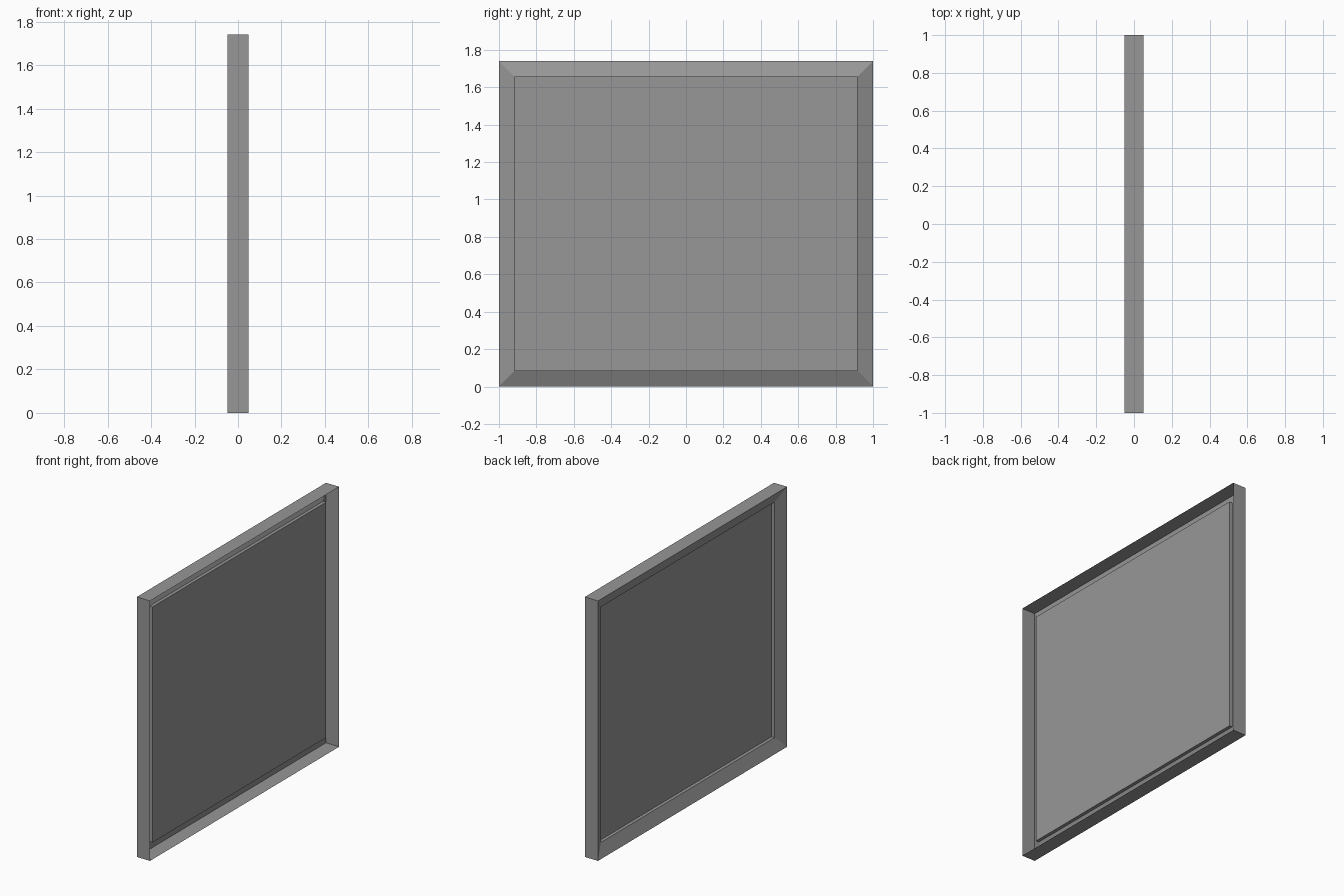
import bpy, bmesh

if "Cube" in bpy.data.objects:
    bpy.data.objects.remove(bpy.data.objects["Cube"])

W, H, T = 1.0, 1.74, 0.049      # half width, height, half thickness
INSET = 0.082                   # width of the sloped border
X_STEP, X_PANEL = -0.012, 0.01

grey = bpy.data.materials.new("dark_grey")
grey.diffuse_color = (0.31, 0.31, 0.31, 1)
grey.use_nodes = True
grey.node_tree.nodes["Principled BSDF"].inputs["Base Color"].default_value = grey.diffuse_color


def ring(bm, x, inset):
    """Rectangular loop of vertices at depth x, inset from the outline."""
    w, lo, hi = W - inset, inset, H - inset
    return [bm.verts.new((x, y, z)) for y, z in ((-w, lo), (w, lo), (w, hi), (-w, hi))]


def finish(bm, name):
    mesh = bpy.data.meshes.new(name)
    bm.to_mesh(mesh)
    bm.free()
    mesh.materials.append(grey)
    bpy.context.collection.objects.link(bpy.data.objects.new(name, mesh))


# Frame: open-backed shell of outer walls, inward slope and a short inner step
bm = bmesh.new()
profile = [(T, 0), (-T, 0), (X_STEP, INSET), (X_PANEL, INSET)]
rings = [ring(bm, x, inset) for x, inset in profile]
for a, b in zip(rings, rings[1:]):
    for i in range(4):
        j = (i + 1) % 4
        bm.faces.new((a[i], b[i], b[j], a[j]))
finish(bm, "frame")

# Panel: single flat sheet closing the frame, facing the sloped side
bm = bmesh.new()
bm.faces.new(reversed(ring(bm, X_PANEL, INSET)))
finish(bm, "panel")
